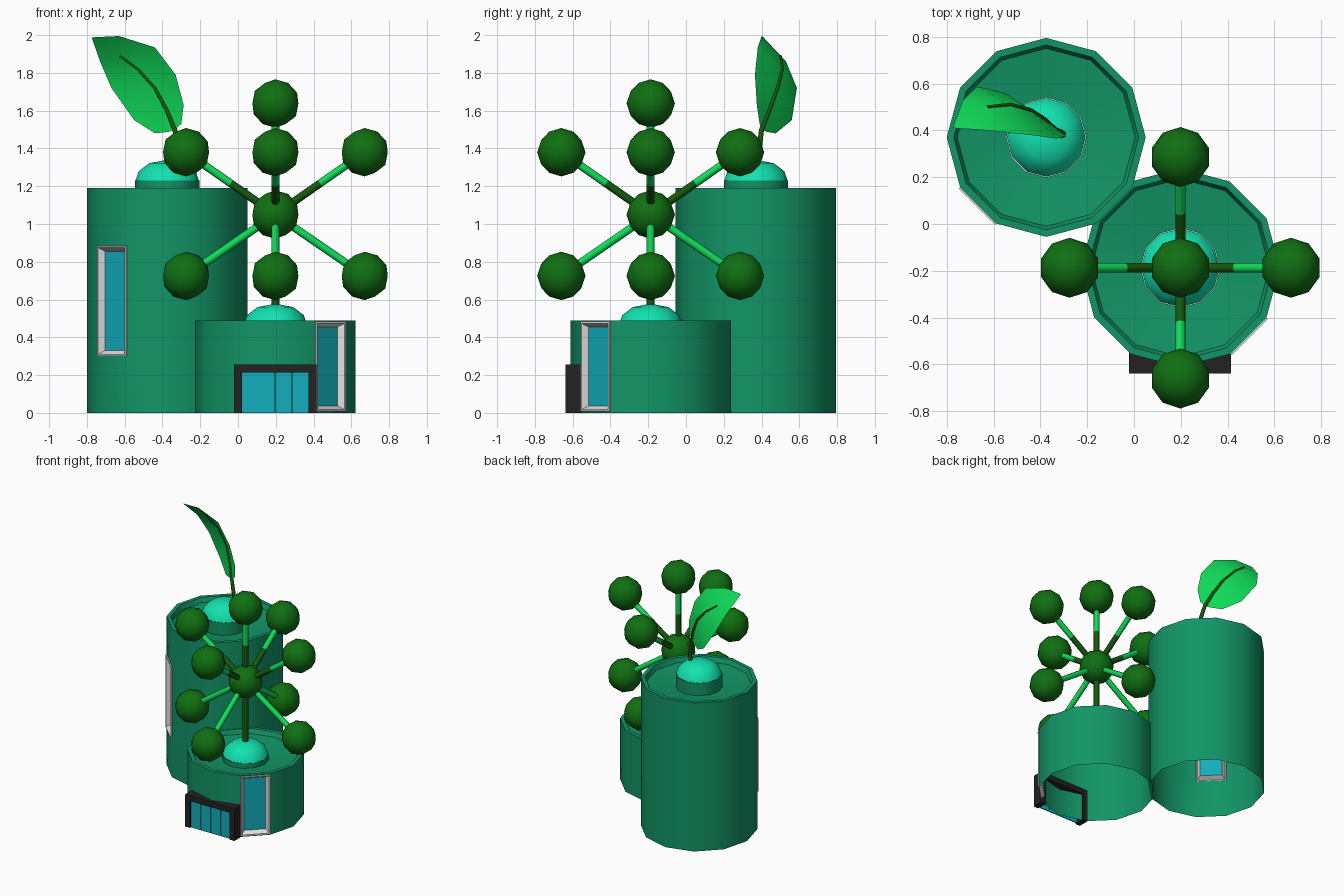
import bpy, bmesh, math
from mathutils import Vector

if "Cube" in bpy.data.objects:
    bpy.data.objects.remove(bpy.data.objects["Cube"])


def material(name, rgb):
    m = bpy.data.materials.new(name)
    m.diffuse_color = (*rgb, 1)
    m.use_nodes = True
    m.node_tree.nodes["Principled BSDF"].inputs["Base Color"].default_value = m.diffuse_color
    return m


WALL = material("wall green", (0.006, 0.30, 0.135))
DOME = material("mint dome", (0.006, 0.76, 0.43))
BALL = material("dark green", (0.005, 0.16, 0.006))
LEAF = material("leaf green", (0.005, 0.72, 0.10))
STEM = material("stem green", (0.008, 0.10, 0.004))
GLASS = material("blue glass", (0.006, 0.42, 0.50))
WHITE = material("window white", (0.75, 0.75, 0.75))
BLACK = material("door black", (0.016, 0.016, 0.016))

SIDES = 12


def finish(name, bm, mats, angle=35):
    me = bpy.data.meshes.new(name)
    bm.to_mesh(me)
    bm.free()
    for m in mats:
        me.materials.append(m)
    ob = bpy.data.objects.new(name, me)
    bpy.context.collection.objects.link(ob)
    bpy.ops.object.select_all(action='DESELECT')
    ob.select_set(True)
    bpy.context.view_layer.objects.active = ob
    bpy.ops.object.shade_smooth_by_angle(angle=math.radians(angle))
    return ob


def lathe(profile, cx, cy):
    """Spin (radius, z) points round a vertical axis; radius 0 closes the top."""
    bm = bmesh.new()
    rings = []
    for r, z in profile:
        n = SIDES if r > 0 else 1
        rings.append([bm.verts.new((cx + r * math.cos(math.tau * i / SIDES),
                                    cy + r * math.sin(math.tau * i / SIDES), z))
                      for i in range(n)])
    for a, b in zip(rings, rings[1:]):
        for i in range(SIDES):
            j = (i + 1) % SIDES
            if len(b) == 1:
                bm.faces.new((a[i], a[j], b[0]))
            else:
                bm.faces.new((a[i], a[j], b[j], b[i]))
    bm.normal_update()
    return bm


def tower(name, cx, cy, top, collar, win_z0, win_z1, win_side):
    # Open-bottomed wall, rolled rim, shallow dish and raised collar
    r = 0.425
    bm = lathe([(r, 0), (r, win_z0), (r, win_z1), (r, top), (0.395, top),
                (0.38, top - 0.035), (0.17, top - 0.06), (0.17, collar)], cx, cy)
    # Recessed window set into one wall panel
    d = math.radians(win_side)
    mid = Vector((cx + 0.41 * math.cos(d), cy + 0.41 * math.sin(d), (win_z0 + win_z1) / 2))
    bm.faces.ensure_lookup_table()
    pane = min(bm.faces, key=lambda f: (f.calc_center_median() - mid).length)
    for thick, depth in ((0.002, 0.008), (0.012, 0.0), (0.028, -0.035)):
        ring = bmesh.ops.inset_individual(bm, faces=[pane], thickness=thick, depth=depth)
        for f in ring["faces"]:
            f.material_index = 1
    pane.material_index = 2
    finish(name + "_wall", bm, [WALL, WHITE, GLASS])
    # Dome cap
    bm = lathe([(0.168, collar), (0.15, collar + 0.05),
                (0.095, collar + 0.092), (0, collar + 0.11)], cx, cy)
    finish(name + "_dome", bm, [DOME])


tower("tall_tower", -0.375, 0.37, 1.19, 1.23, 0.30, 0.885, 225)
tower("short_tower", 0.198, -0.187, 0.49, 0.468, 0.008, 0.484, 315)


def box(name, lo, hi, mat):
    bm = bmesh.new()
    bmesh.ops.create_cube(bm, size=1)
    for v in bm.verts:
        v.co = [l + (c + 0.5) * (h - l) for c, l, h in zip(v.co, lo, hi)]
    return finish(name, bm, [mat])


# Entrance: black frame with four glass panels
Y0, Y1 = -0.638, -0.55
box("door_frame_left", (-0.022, Y0, 0), (0.02, Y1, 0.215), BLACK)
box("door_frame_right", (0.373, Y0, 0), (0.415, Y1, 0.215), BLACK)
box("door_frame_top", (-0.022, Y0, 0.215), (0.415, Y1, 0.257), BLACK)
W = (0.373 - 0.02) / 4
for i in range(4):
    x = 0.02 + i * W
    box(f"door_panel_{i + 1}", (x + 0.001, -0.626, 0), (x + W - 0.001, -0.618, 0.215), GLASS)


def rod(name, a, b, r, mat):
    a, b = Vector(a), Vector(b)
    bm = bmesh.new()
    bmesh.ops.create_cone(bm, cap_ends=True, segments=8, radius1=r, radius2=r,
                          depth=(b - a).length)
    rot = (b - a).to_track_quat('Z', 'Y').to_matrix().to_4x4()
    bmesh.ops.transform(bm, matrix=rot, verts=bm.verts)
    bmesh.ops.translate(bm, vec=(a + b) / 2, verts=bm.verts)
    finish(name, bm, [mat], 50)


def ball(name, pos):
    bm = bmesh.new()
    bmesh.ops.create_icosphere(bm, subdivisions=2, radius=0.128)
    bmesh.ops.translate(bm, vec=pos, verts=bm.verts)
    finish(name, bm, [BALL])


# Burst of balls on rods above the short tower
HUB = Vector((0.198, -0.187, 1.05))
ball("hub_ball", HUB)
rod("hub_stem", (HUB.x, HUB.y, 0.55), HUB, 0.021, STEM)
arms = [Vector((0, 0, 0.588))]
for z in (0.33, -0.325):
    arms += [Vector((0.473, 0, z)), Vector((-0.473, 0, z)),
             Vector((0, 0.473, z)), Vector((0, -0.473, z))]
for i, arm in enumerate(arms):
    ball(f"outer_ball_{i + 1}", HUB + arm)
    upper = arm.z > 0
    rod(f"inner_rod_{i + 1}", HUB, HUB + arm * 0.5, 0.021, STEM if upper else LEAF)
    rod(f"outer_rod_{i + 1}", HUB + arm * 0.5, HUB + arm, 0.021, LEAF)

# Leaf blade: right edge, midrib and left edge rows from base to tip
rib = [(-0.335, 0.40, 1.50), (-0.375, 0.44, 1.60), (-0.44, 0.485, 1.72),
       (-0.53, 0.51, 1.82), (-0.625, 0.50, 1.89)]
right = [(-0.30, 0.39, 1.53), (-0.288, 0.375, 1.63), (-0.33, 0.365, 1.79),
         (-0.44, 0.38, 1.935), (-0.63, 0.40, 1.995)]
left = [(-0.37, 0.43, 1.487), (-0.44, 0.475, 1.48), (-0.55, 0.56, 1.55),
        (-0.67, 0.587, 1.72), (-0.73, 0.53, 1.86)]
bm = bmesh.new()
R, M, L = [[bm.verts.new(p) for p in row] for row in (right, rib, left)]
tip = bm.verts.new((-0.775, 0.41, 1.988))
for i in range(4):
    bm.faces.new((M[i], R[i], R[i + 1], M[i + 1]))
    bm.faces.new((L[i], M[i], M[i + 1], L[i + 1]))
bm.faces.new((M[4], R[4], tip))
bm.faces.new((L[4], M[4], tip))
finish("leaf_blade", bm, [LEAF], 60)

# Leaf stem and midrib as one tapering tube
cu = bpy.data.curves.new("leaf_stem", 'CURVE')
cu.dimensions = '3D'
cu.bevel_depth = 0.017
cu.bevel_resolution = 1
cu.use_fill_caps = True
path = [(-0.31, 0.38, 1.28), (-0.305, 0.385, 1.38)] + rib
sp = cu.splines.new('POLY')
sp.points.add(len(path) - 1)
for i, (pt, p) in enumerate(zip(sp.points, path)):
    pt.co = (*p, 1)
    pt.radius = 1 - 0.1 * i
cu.materials.append(STEM)
bpy.context.collection.objects.link(bpy.data.objects.new("leaf_stem", cu))
